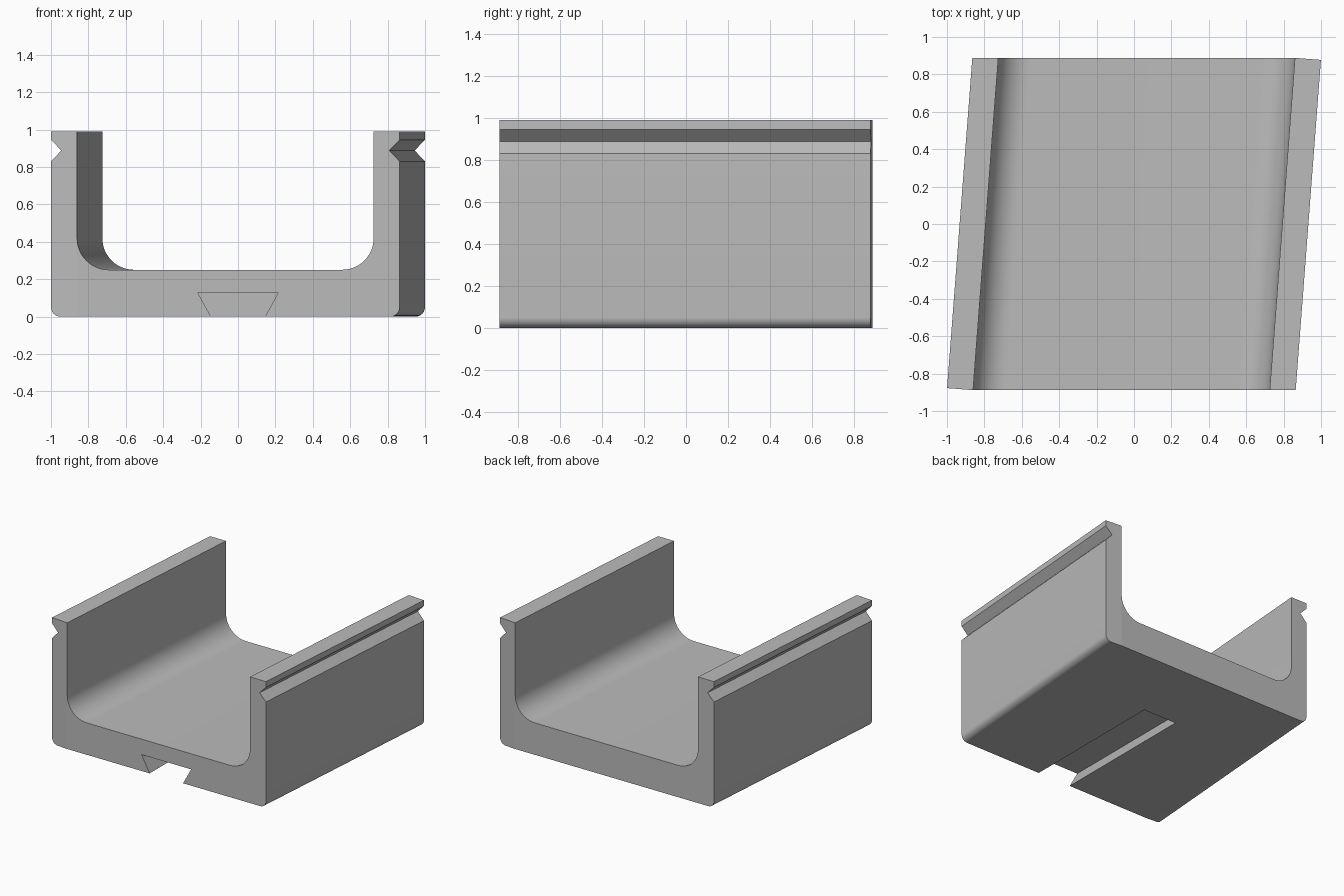
import bpy, bmesh, math

cube = bpy.data.objects.get("Cube")
if cube:
    bpy.data.objects.remove(cube, do_unlink=True)

OUT, INN, TOP, FLOOR = 0.932, 0.793, 0.99, 0.25   # half widths and heights
R_OUT, R_IN, HALF_LEN, SKEW = 0.05, 0.17, 0.888, 0.076
STEPS = 12

mat = bpy.data.materials.new("plain_grey")
mat.use_nodes = True
grey = (0.5, 0.5, 0.5, 1)
mat.diffuse_color = grey
mat.node_tree.nodes["Principled BSDF"].inputs["Base Color"].default_value = grey


def arc(cx, cz, r, start, end):
    angles = [math.radians(start + (end - start) * i / STEPS) for i in range(STEPS + 1)]
    return [(cx + r * math.cos(a), cz + r * math.sin(a)) for a in angles]


def make_object(name, bm):
    bmesh.ops.recalc_face_normals(bm, faces=bm.faces)
    mesh = bpy.data.meshes.new(name)
    bm.to_mesh(mesh)
    bm.free()
    mesh.materials.append(mat)
    ob = bpy.data.objects.new(name, mesh)
    bpy.context.collection.objects.link(ob)
    return ob


# Right wall outline, counter-clockwise, with rounded corner and side V groove
wall = [(INN, 0)] + arc(OUT - R_OUT, R_OUT, R_OUT, -90, 0)
wall += [(OUT, 0.83), (OUT - 0.055, 0.888), (OUT, 0.945), (OUT, TOP), (INN, TOP)]
wall_count = len(wall) + 1          # wall section ends where the inner fillet begins
half = wall + arc(INN - R_IN, FLOOR + R_IN, R_IN, 0, -90)
profile = half + [(-x, z) for x, z in reversed(half)]
n = len(profile)

# Channel body: skewed extrusion, with one wall end square to the wall at each end
bm = bmesh.new()
rings = []
for side in (-1, 1):
    ring = []
    for u, z in profile:
        setback = max(0, u * side - INN) * SKEW
        ring.append(bm.verts.new((u + side * HALF_LEN * SKEW, side * (HALF_LEN - setback), z)))
    rings.append(ring)
for i in range(n):
    j = (i + 1) % n
    bm.faces.new((rings[0][i], rings[0][j], rings[1][j], rings[1][i]))
for ring in rings:
    bm.faces.new(ring[:wall_count])
    bm.faces.new(ring[n - wall_count:])
    bm.faces.new([ring[0]] + ring[wall_count - 1:n - wall_count + 1] + [ring[-1]])
channel = make_object("channel_body", bm)

# Dovetail slot cutter: open at the front, blind at the back
bm = bmesh.new()
ends = []
for y in (-1.1, 0.288):
    ends.append([bm.verts.new((x, y, z)) for x, z in
                 ((-0.09, -0.1), (0.09, -0.1), (0.215, 0.128), (-0.215, 0.128))])
    bm.faces.new(ends[-1])
for i in range(4):
    j = (i + 1) % 4
    bm.faces.new((ends[0][i], ends[0][j], ends[1][j], ends[1][i]))
cutter = make_object("slot_cutter", bm)
cutter.hide_render = True

mod = channel.modifiers.new("dovetail_slot", "BOOLEAN")
mod.operation = "DIFFERENCE"
mod.solver = "EXACT"
mod.object = cutter
bpy.ops.object.select_all(action="DESELECT")
channel.select_set(True)
bpy.context.view_layer.objects.active = channel
bpy.ops.object.modifier_apply(modifier=mod.name)
bpy.data.objects.remove(cutter, do_unlink=True)

# Smooth fillets, flat end faces
bpy.ops.object.shade_smooth_by_angle(angle=math.radians(25))
for poly in channel.data.polygons:
    if abs(poly.normal.y) > 0.9:
        poly.use_smooth = False
